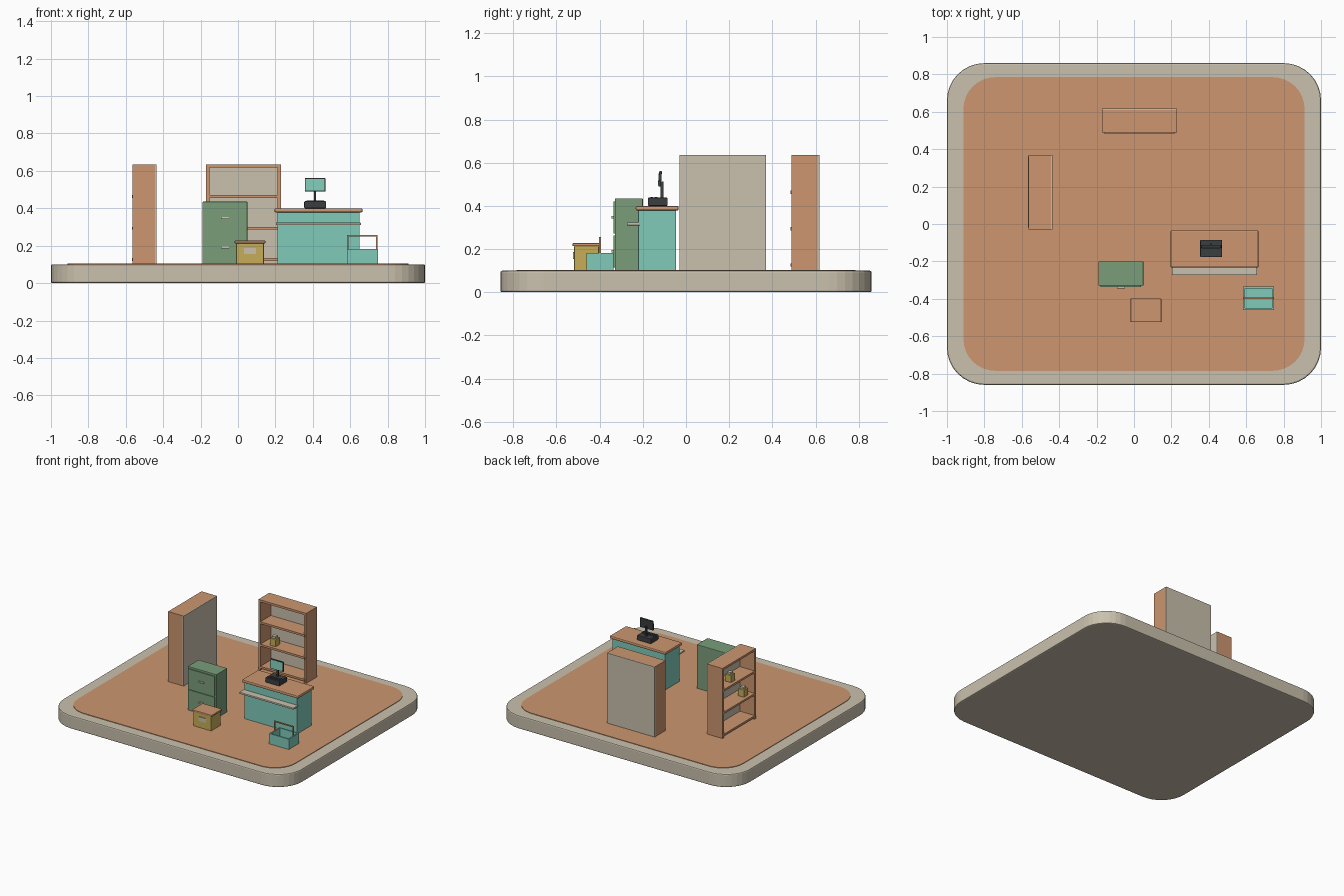
import bpy, bmesh, math
from mathutils import Matrix, Vector

if "Cube" in bpy.data.objects:
    bpy.data.objects.remove(bpy.data.objects["Cube"])


def material(name, hex_code):
    rgb = [int(hex_code[i:i + 2], 16) / 255 for i in (0, 2, 4)]
    lin = [c / 12.92 if c <= 0.04045 else ((c + 0.055) / 1.055) ** 2.4 for c in rgb]
    m = bpy.data.materials.new(name)
    m.diffuse_color = (*lin, 1)
    m.use_nodes = True
    m.node_tree.nodes["Principled BSDF"].inputs["Base Color"].default_value = m.diffuse_color
    return m


STONE = material("warm_grey", "CAC1AE")
WOOD = material("wood_orange", "CC966F")
GREEN = material("sage_green", "7A9E7A")
OCHRE = material("ochre", "C6AD58")
TEAL = material("teal", "80CBBA")
DARK = material("charcoal", "3B3E40")


def finish(name, bm, mat, matrix=None):
    mesh = bpy.data.meshes.new(name)
    if matrix is not None:
        bm.transform(matrix)
    bmesh.ops.recalc_face_normals(bm, faces=bm.faces)
    bm.to_mesh(mesh)
    bm.free()
    mesh.materials.append(mat)
    obj = bpy.data.objects.new(name, mesh)
    bpy.context.collection.objects.link(obj)
    return obj


def box(name, x, y, z, mat, bevel=0.0, matrix=None):
    """Box from (min, max) ranges, with optional bevelled edges."""
    bm = bmesh.new()
    bmesh.ops.create_cube(bm, size=1)
    for v in bm.verts:
        v.co = Vector([r[0] + (c + 0.5) * (r[1] - r[0]) for c, r in zip(v.co, (x, y, z))])
    if bevel:
        bmesh.ops.bevel(bm, geom=bm.edges[:], offset=bevel, segments=2, profile=0.5, affect='EDGES')
    return finish(name, bm, mat, matrix)


def rounded_slab(name, hx, hy, r, z0, z1, mat, bevel):
    """Slab with rounded corners and softened rims."""
    bm = bmesh.new()
    steps = 8
    ring = []
    for i, (sx, sy) in enumerate(((1, 1), (-1, 1), (-1, -1), (1, -1))):
        for k in range(steps + 1):
            a = math.pi / 2 * (i + k / steps)
            ring.append(bm.verts.new((sx * (hx - r) + r * math.cos(a),
                                      sy * (hy - r) + r * math.sin(a), z0)))
    face = bm.faces.new(ring)
    top = bmesh.ops.extrude_face_region(bm, geom=[face])
    bmesh.ops.translate(bm, vec=(0, 0, z1 - z0),
                        verts=[g for g in top["geom"] if isinstance(g, bmesh.types.BMVert)])
    if bevel:
        rims = [e for e in bm.edges if abs(e.verts[0].co.z - e.verts[1].co.z) < 1e-6]
        bmesh.ops.bevel(bm, geom=rims, offset=bevel, segments=2, profile=0.5, affect='EDGES')
    return finish(name, bm, mat)


# Platform and floor
rounded_slab("platform", 1.0, 0.86, 0.2, 0, 0.1, STONE, 0.008)
rounded_slab("floor", 0.912, 0.785, 0.17, 0.095, 0.104, WOOD, 0)


def bookcase(name, loc, angle, items):
    """Open bookcase facing local -y, with small containers on its boards."""
    m = Matrix.Translation(loc) @ Matrix.Rotation(angle, 4, 'Z')
    w, d, h = 0.2, 0.065, 0.635
    for side, s in (("left", -1), ("right", 1)):
        xs = sorted((s * w, s * (w - 0.018)))
        box(f"{name}_{side}_side", xs, (-d, d - 0.008), (0.1, h), WOOD, 0, m)
    box(f"{name}_back", (-w, w), (d - 0.008, d), (0.1, h), STONE, 0, m)
    box(f"{name}_top", (-w + 0.018, w - 0.018), (-d, d - 0.008), (h - 0.016, h), WOOD, 0, m)
    for i, z in enumerate((0.118, 0.286, 0.456)):
        box(f"{name}_board_{i + 1}", (-w + 0.01, w - 0.01), (-d - 0.003, d - 0.008),
            (z, z + 0.015), WOOD, 0, m)
    for i, (x, z) in enumerate(items):
        box(f"{name}_container_{i + 1}", (x - 0.025, x + 0.025), (-0.045, 0.005),
            (z, z + 0.055), OCHRE, 0.003, m)
        box(f"{name}_container_lid_{i + 1}", (x - 0.015, x + 0.015), (-0.035, -0.005),
            (z + 0.055, z + 0.07), STONE, 0, m)


bookcase("rear_bookcase", (0.03, 0.553, 0), 0, [(-0.094, 0.301)])
bookcase("side_bookcase", (-0.5, 0.17, 0), -math.pi / 2, [(-0.045, 0.471), (0.11, 0.301)])

# Filing cabinet with two drawers
box("cabinet_body", (-0.19, 0.05), (-0.33, -0.2), (0.1, 0.435), GREEN, 0.003)
for i, (z0, z1) in enumerate(((0.115, 0.262), (0.273, 0.42))):
    box(f"cabinet_drawer_{i + 1}", (-0.178, 0.038), (-0.336, -0.328), (z0, z1), GREEN)
    zh = 0.19 + 0.158 * i
    box(f"cabinet_handle_{i + 1}", (-0.092, -0.048), (-0.345, -0.335),
        (zh - 0.006, zh + 0.006), STONE, 0.002)

# Small storage box
box("storage_box_body", (-0.01, 0.138), (-0.518, -0.404), (0.1, 0.214), OCHRE, 0.003)
box("storage_box_lid", (-0.018, 0.146), (-0.525, -0.398), (0.213, 0.227), WOOD, 0.003)
box("storage_box_plate", (0.033, 0.096), (-0.523, -0.516), (0.155, 0.187), STONE)

# Counter with top and front ledge
box("counter_body", (0.21, 0.65), (-0.222, -0.046), (0.1, 0.385), TEAL, 0.003)
box("counter_top", (0.195, 0.666), (-0.233, -0.034), (0.378, 0.4), WOOD, 0.007)
box("counter_ledge", (0.203, 0.657), (-0.274, -0.215), (0.31, 0.323), STONE, 0.002)

# Till: base, key strip, post and tilted screen
box("till_base", (0.354, 0.471), (-0.177, -0.085), (0.4, 0.438), DARK, 0.004)
for i in range(2):
    box(f"till_key_strip_{i + 1}", (0.365, 0.46), (-0.165 + 0.02 * i, -0.152 + 0.02 * i),
        (0.436, 0.441), DARK)
box("till_post", (0.406, 0.418), (-0.117, -0.105), (0.435, 0.512), DARK)
tilt = Matrix.Translation((0.412, -0.12, 0.525)) @ Matrix.Rotation(math.radians(-4), 4, 'X')
box("till_screen_frame", (-0.055, 0.055), (-0.006, 0.006), (-0.036, 0.036), DARK, 0.002, tilt)
box("till_screen", (-0.05, 0.05), (-0.008, -0.004), (-0.031, 0.031), TEAL, 0, tilt)

# Open shopping basket: floor, four walls and a hoop handle
bx, by, t = (0.583, 0.748), (-0.46, -0.335), 0.01
box("basket_floor", bx, by, (0.1, 0.115), TEAL)
for i in (0, 1):
    xs = sorted((bx[i], bx[i] + (t, -t)[i]))
    ys = sorted((by[i], by[i] + (t, -t)[i]))
    box(f"basket_end_{i + 1}", xs, by, (0.11, 0.182), TEAL)
    box(f"basket_wall_{i + 1}", (bx[0] + t, bx[1] - t), ys, (0.11, 0.182), TEAL)
    xp = (0.584, 0.739)[i]
    box(f"basket_handle_post_{i + 1}", (xp, xp + 0.008), (-0.402, -0.394), (0.175, 0.256), WOOD)
box("basket_handle_bar", (0.592, 0.739), (-0.402, -0.394), (0.248, 0.256), WOOD)
